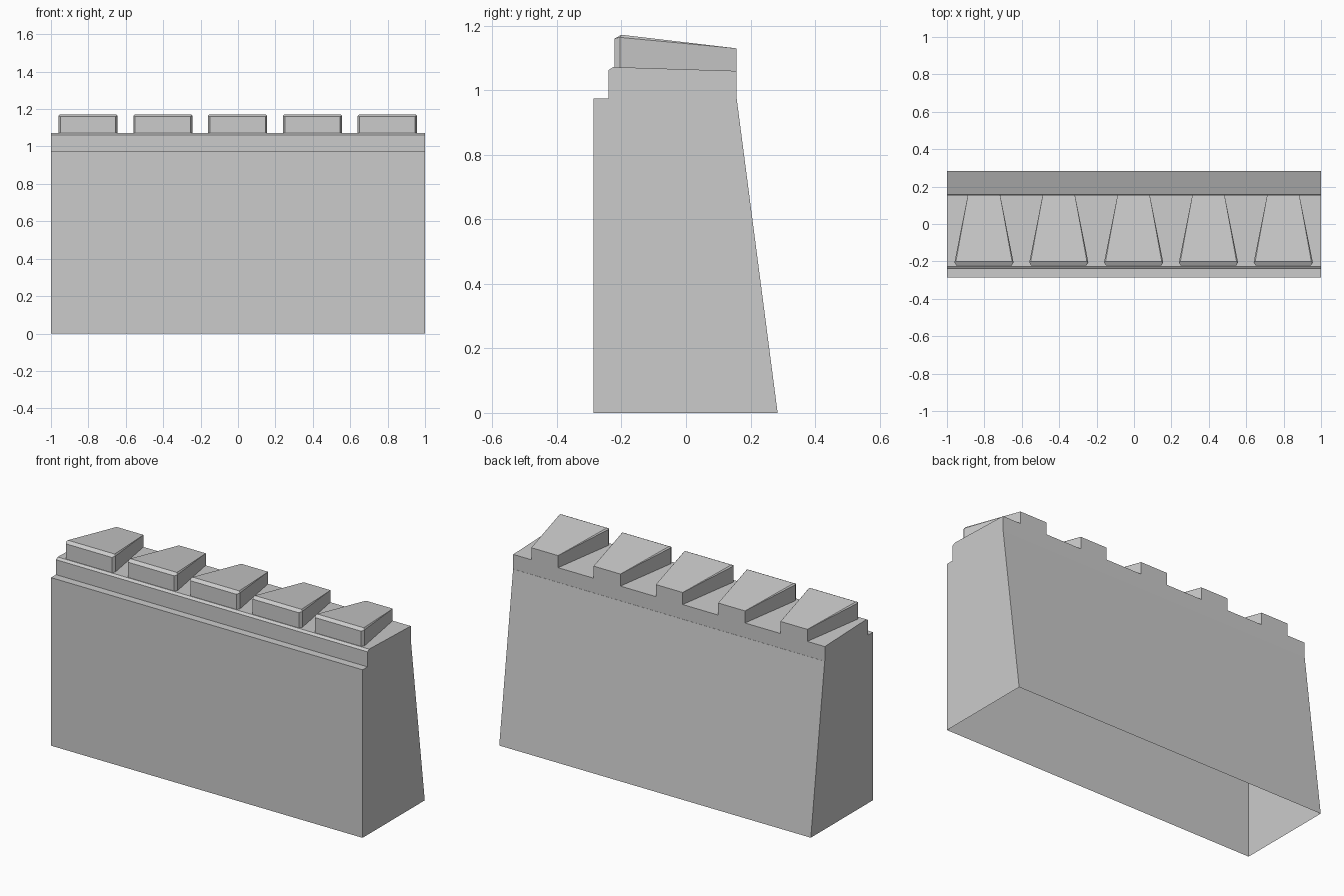
import bpy, bmesh

if "Cube" in bpy.data.objects:
    bpy.data.objects.remove(bpy.data.objects["Cube"])


def new_object(name, bm):
    bmesh.ops.remove_doubles(bm, verts=bm.verts, dist=1e-5)
    bmesh.ops.recalc_face_normals(bm, faces=bm.faces)
    mesh = bpy.data.meshes.new(name)
    bm.to_mesh(mesh)
    bm.free()
    obj = bpy.data.objects.new(name, mesh)
    bpy.context.collection.objects.link(obj)
    return obj


def extrude_profile(name, profile, cx=0.0):
    """Skin a (half_width, y, z) side outline across x; its last-to-first side stays open."""
    bm = bmesh.new()
    left = [bm.verts.new((cx - w, y, z)) for w, y, z in profile]
    right = [bm.verts.new((cx + w, y, z)) for w, y, z in profile]
    for i in range(len(profile) - 1):
        bm.faces.new((left[i], left[i + 1], right[i + 1], right[i]))
    bm.faces.new(left)
    bm.faces.new(right[::-1])
    return new_object(name, bm)


# Wall body: vertical front, sloped back, open underneath
extrude_profile("wall_body", [(1, -0.286, 0), (1, -0.286, 0.975),
                              (1, 0.157, 0.975), (1, 0.284, 0)])

# Parapet slab with a chamfered front edge
extrude_profile("parapet_slab", [(1, -0.241, 0.975), (1, -0.241, 1.062), (1, -0.226, 1.072),
                                 (1, 0.156, 1.06), (1, 0.156, 0.975)])


def merlon(name, cx):
    """Wedge block, tapering in plan and height to the back, front edges chamfered."""
    bm = bmesh.new()
    base = 1.06
    # front half-outline of the plan, and the matching rim around the top
    low = [(-0.148, -0.222), (0.148, -0.222), (0.158, -0.205), (0.086, 0.156),
           (-0.086, 0.156), (-0.158, -0.205)]
    high = [1.16, 1.16, 1.164, 1.13, 1.13, 1.164]
    bottom = [bm.verts.new((cx + x, y, base)) for x, y in low]
    rim = [bm.verts.new((cx + x, y, z)) for (x, y), z in zip(low, high)]
    crest = [bm.verts.new((cx + s * 0.15, -0.2, 1.172)) for s in (-1, 1)]
    for i in range(6):
        j = (i + 1) % 6
        bm.faces.new((bottom[i], bottom[j], rim[j], rim[i]))
    bm.faces.new((rim[0], rim[1], crest[1], crest[0]))
    bm.faces.new((rim[1], rim[2], crest[1]))
    bm.faces.new((rim[5], rim[0], crest[0]))
    bm.faces.new((crest[1], rim[2], rim[3]))
    bm.faces.new((crest[0], rim[4], rim[5]))
    bm.faces.new((crest[0], crest[1], rim[3], rim[4]))
    return new_object(name, bm)


# Row of five merlons
for i in range(5):
    merlon(f"merlon_{i + 1}", -0.802 + 0.4 * i)
